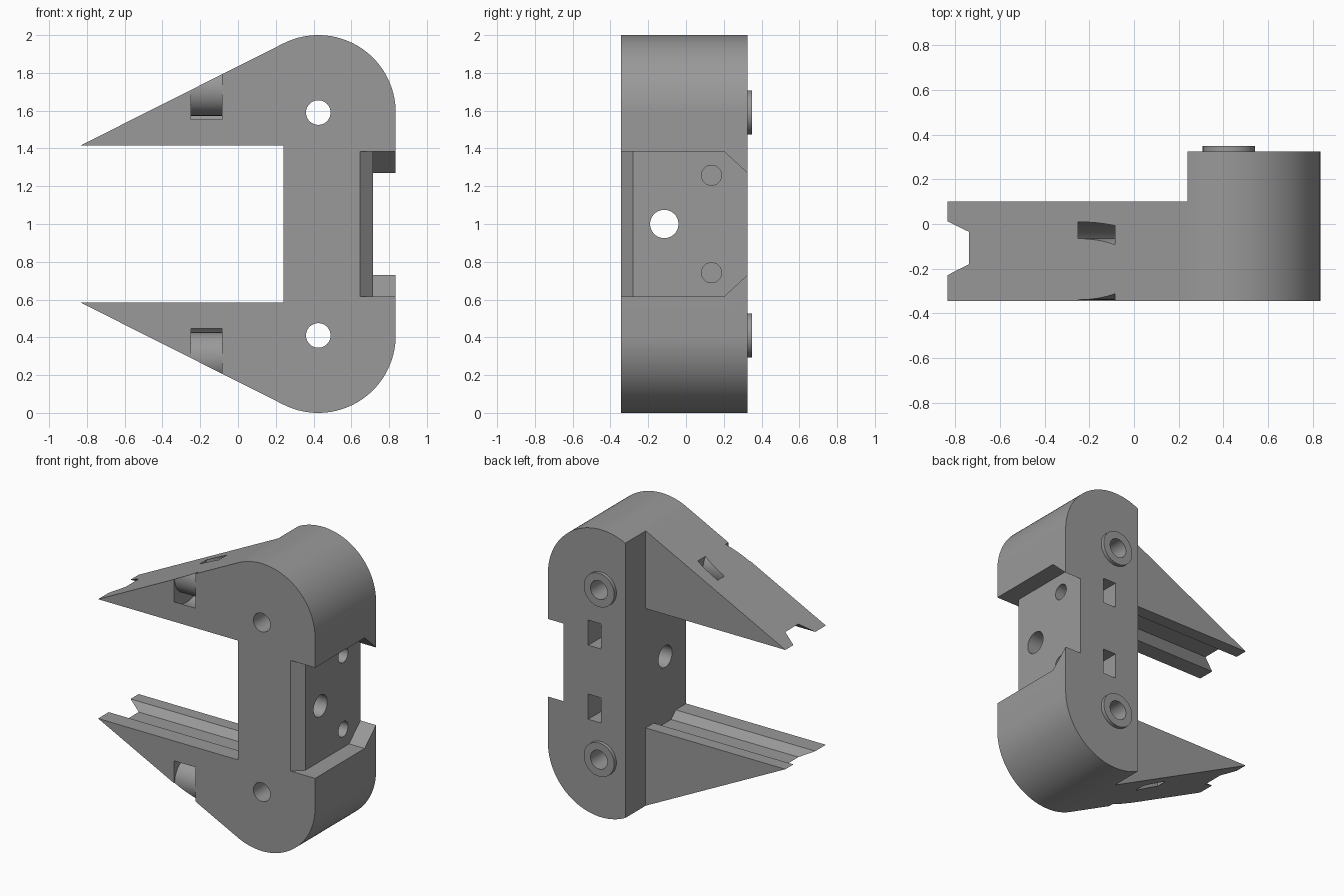
import bpy, bmesh, math
from mathutils import Vector

if "Cube" in bpy.data.objects:
    bpy.data.objects.remove(bpy.data.objects["Cube"])

FRONT, ARM_BACK, BACK = -0.345, 0.10, 0.325   # depth levels along y
CX, CZ, R = 0.425, 1.59, 0.41                 # upper rounded end
TIP = (-0.835, 1.415)


def prism(name, pts, axis, lo, hi):
    """Extrude a 2D outline along an axis (x: y,z / y: x,z / z: x,y)."""
    place = {'x': lambda a, b, t: (t, a, b),
             'y': lambda a, b, t: (a, t, b),
             'z': lambda a, b, t: (a, b, t)}[axis]
    bm = bmesh.new()
    face = bm.faces.new([bm.verts.new(place(a, b, lo)) for a, b in pts])
    ext = bmesh.ops.extrude_face_region(bm, geom=[face])
    move = Vector(place(0, 0, hi - lo))
    bmesh.ops.translate(bm, vec=move,
                        verts=[v for v in ext['geom'] if isinstance(v, bmesh.types.BMVert)])
    bmesh.ops.recalc_face_normals(bm, faces=bm.faces)
    me = bpy.data.meshes.new(name)
    bm.to_mesh(me)
    bm.free()
    ob = bpy.data.objects.new(name, me)
    bpy.context.collection.objects.link(ob)
    return ob


def arc(a, b, r, start=0, end=2 * math.pi, n=48):
    return [(a + r * math.cos(start + (end - start) * i / n),
             b + r * math.sin(start + (end - start) * i / n)) for i in range(n + 1)]


def circle(a, b, r, n=48):
    return arc(a, b, r, n=n)[:-1]


def rect(a0, a1, b0, b1):
    return [(a0, b0), (a1, b0), (a1, b1), (a0, b1)]


def combine(target, tool, operation='DIFFERENCE'):
    mod = target.modifiers.new(operation.lower(), 'BOOLEAN')
    mod.operation, mod.solver, mod.object = operation, 'EXACT', tool
    bpy.context.view_layer.objects.active = target
    bpy.ops.object.modifier_apply(modifier=mod.name)
    bpy.data.objects.remove(tool)


# Outline: pointed upper arm tangent to the round end, repeated below
dx, dz = CX - TIP[0], CZ - TIP[1]
slope = math.atan2(dz, dx) + math.asin(R / math.hypot(dx, dz))
upper = [(0.24, 1.415), TIP] + arc(CX, CZ, R, slope + math.pi / 2, 0, 40)
lower = [(x, 2 - z) for x, z in reversed(upper)]
body = prism('gripper_body', upper + lower, 'y', FRONT, BACK)

# Arms are thinner than the body
combine(body, prism('arm_step', rect(-1, 0.24, -0.1, 2.1), 'y', ARM_BACK, 0.5))

# Side recess with sloped front edge and tapered back corners
recess = prism('side_recess', [(0.586, -0.4), (0.715, -0.28), (0.715, 0.4),
                               (0.9, 0.4), (0.9, -0.4)], 'z', 0.5, 1.5)
limits = [(-0.5, 0.615), (-0.5, 1.385), (0.2, 1.385), (0.425, 1.178),
          (0.425, 0.822), (0.2, 0.615)]
combine(recess, prism('recess_limits', limits, 'x', 0.4, 1.0), 'INTERSECT')
combine(body, recess)

# Centre hole through the bridge
combine(body, prism('centre_hole', circle(-0.115, 1.0, 0.075), 'x', 0.1, 1.0))

for s in (1, -1):
    def mz(z):
        return 1 + s * (z - 1)

    # Raised ring and pivot hole
    combine(body, prism('pivot_ring', circle(CX, mz(CZ), 0.117), 'y', 0.25, 0.35), 'UNION')
    combine(body, prism('pivot_hole', circle(CX, mz(CZ), 0.065), 'y', -0.5, 0.5))
    # Nut pocket in the back and its screw hole
    combine(body, prism('nut_pocket', rect(0.425, 0.525, mz(1.17), mz(1.345)), 'y', 0.04, 0.5))
    combine(body, prism('screw_hole', circle(0.135, mz(1.258), 0.053), 'x', 0.36, 0.78))
    # Groove along the gripping face
    groove = [(-0.28, mz(1.365)), (-0.18, mz(1.463)), (-0.035, mz(1.463)), (0.06, mz(1.365))]
    combine(body, prism('grip_groove', groove, 'x', -1.0, 0.24))
    # Curved tie slot through the arm
    slot = prism('tie_slot', circle(-0.2025, mz(1.71), 0.212, 64), 'x', -0.25, -0.085)
    combine(slot, prism('tie_core', circle(-0.2025, mz(1.71), 0.137, 64), 'x', -0.4, 0.0))
    combine(body, slot)

# Colour and shading
grey = bpy.data.materials.new('grey')
grey.diffuse_color = (0.32, 0.32, 0.32, 1)
grey.use_nodes = True
grey.node_tree.nodes["Principled BSDF"].inputs["Base Color"].default_value = grey.diffuse_color
body.data.materials.clear()
body.data.materials.append(grey)
for p in body.data.polygons:
    p.material_index = 0
bpy.context.view_layer.objects.active = body
body.select_set(True)
bpy.ops.object.shade_smooth_by_angle(angle=math.radians(30))
